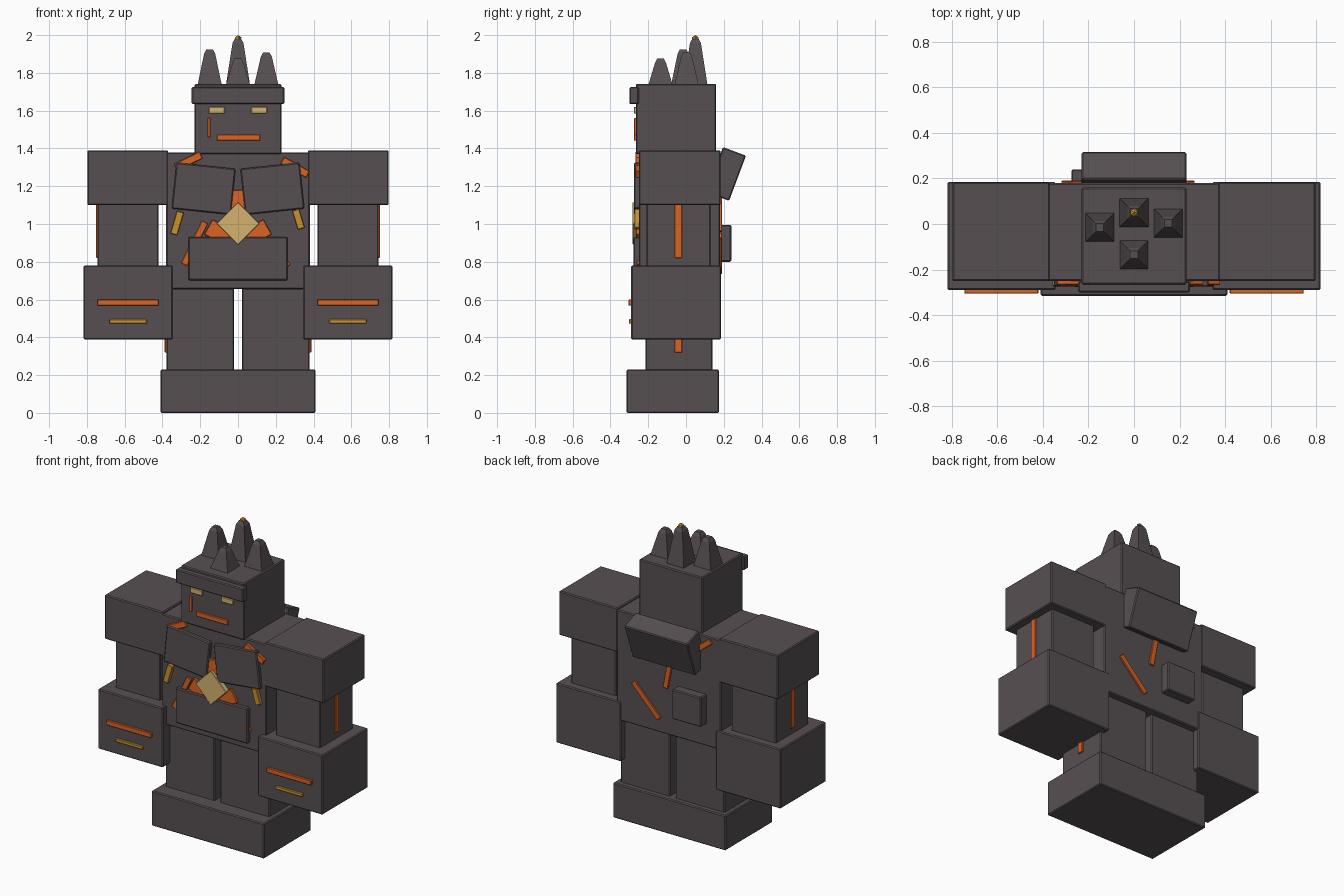
import bpy, bmesh, math
from mathutils import Matrix, Vector

if "Cube" in bpy.data.objects:
    bpy.data.objects.remove(bpy.data.objects["Cube"])


def material(name, rgb):
    m = bpy.data.materials.new(name)
    m.use_nodes = True
    m.diffuse_color = (*rgb, 1)
    m.node_tree.nodes["Principled BSDF"].inputs["Base Color"].default_value = (*rgb, 1)
    return m


STONE = material("dark stone", (0.095, 0.078, 0.085))
LAVA = material("glowing orange", (0.70, 0.125, 0.018))
GOLD = material("gold", (0.58, 0.29, 0.03))
CREAM = material("pale gold", (0.66, 0.45, 0.16))


def finish(name, bm, mat, loc=(0, 0, 0), rot=(0, 0, 0), bevel=0.0):
    mesh = bpy.data.meshes.new(name)
    bm.to_mesh(mesh)
    bm.free()
    mesh.materials.append(mat)
    ob = bpy.data.objects.new(name, mesh)
    ob.location, ob.rotation_euler = loc, rot
    bpy.context.collection.objects.link(ob)
    if bevel:
        mod = ob.modifiers.new("edge bevel", "BEVEL")
        mod.width, mod.segments = bevel, 1
    return ob


def block(name, center, size, mat=STONE, rot=(0, 0, 0), bevel=0.006):
    bm = bmesh.new()
    bmesh.ops.create_cube(bm, size=1)
    bmesh.ops.scale(bm, vec=size, verts=bm.verts)
    return finish(name, bm, mat, center, rot, bevel)


def box(name, x, y, z, mat=STONE, bevel=0.006):
    """Block given by its (min, max) extent on each axis."""
    spans = (x, y, z)
    return block(name, [(a + b) / 2 for a, b in spans],
                 [b - a for a, b in spans], mat, bevel=bevel)


def bar(name, start, end, y, width, mat, depth=0.02):
    """Strip lying on a front or back surface between two (x, z) points."""
    a, b = Vector(start), Vector(end)
    mid, d = (a + b) / 2, b - a
    return block(name, (mid.x, y, mid.y), (d.length, depth, width), mat,
                 (0, -math.atan2(d.y, d.x), 0), 0.003)


def pair(name, x, y, z, mat=STONE, bevel=0.006):
    box("left_" + name, x, y, z, mat, bevel)
    box("right_" + name, (-x[1], -x[0]), y, z, mat, bevel)


# Body blocks
box("feet_base", (-0.41, 0.41), (-0.315, 0.175), (0, 0.23))
box("torso", (-0.38, 0.38), (-0.25, 0.18), (0.655, 1.378))
box("head", (-0.23, 0.23), (-0.265, 0.16), (1.37, 1.742))
box("brow", (-0.245, 0.245), (-0.3, -0.25), (1.635, 1.725))

# Limbs
pair("leg", (0.02, 0.378), (-0.215, 0.14), (0.22, 0.66))
pair("shoulder", (0.37, 0.797), (-0.25, 0.183), (1.1, 1.39))
pair("upper_arm", (0.42, 0.745), (-0.21, 0.13), (0.77, 1.11))
pair("fist", (0.345, 0.818), (-0.29, 0.185), (0.388, 0.78))

# Limb strips
pair("arm_strip", (0.735, 0.752), (-0.06, -0.02), (0.82, 1.105), LAVA, 0.003)
pair("leg_strip", (0.37, 0.388), (-0.06, -0.02), (0.32, 0.58), LAVA, 0.003)
pair("fist_strip", (0.42, 0.745), (-0.305, -0.285), (0.568, 0.6), LAVA, 0.003)
pair("knuckle_strip", (0.483, 0.68), (-0.303, -0.285), (0.474, 0.496), GOLD, 0.003)

# Face
pair("eye", (0.07, 0.155), (-0.276, -0.26), (1.585, 1.62), CREAM, 0.003)
box("mouth", (-0.112, 0.117), (-0.276, -0.26), (1.442, 1.474), LAVA, 0.003)
box("cheek_crack", (-0.162, -0.146), (-0.274, -0.26), (1.46, 1.56), LAVA, 0.002)

# Front armour and cracks
for side, s in (("left", 1), ("right", -1)):
    block(side + "_chest_plate", (s * 0.182, -0.25, 1.187), (0.315, 0.05, 0.245),
          rot=(0, -s * math.radians(6), 0))
    bar(side + "_core_ray", (s * 0.02, 0.91), (s * 0.157, 0.985), -0.25, 0.09, LAVA, 0.03)
block("belly_plate", (0, -0.25, 0.817), (0.525, 0.055, 0.23))
bar("upper_core_ray", (0, 1.0), (0, 1.18), -0.25, 0.08, LAVA, 0.03)
bar("right_belly_crack", (-0.175, 1.01), (-0.285, 0.785), -0.25, 0.036, LAVA)
bar("left_belly_crack", (0.12, 0.94), (0.265, 0.775), -0.25, 0.036, LAVA)
bar("right_collar_crack", (-0.33, 1.3), (-0.195, 1.365), -0.257, 0.04, LAVA)
bar("left_collar_crack", (0.235, 1.338), (0.37, 1.262), -0.257, 0.04, LAVA)
bar("right_waist_strip", (-0.305, 1.065), (-0.34, 0.945), -0.257, 0.038, GOLD, 0.03)
bar("left_waist_strip", (0.305, 1.075), (0.335, 0.975), -0.257, 0.038, GOLD, 0.03)
block("core_gem", (0, -0.266, 1.003), (0.16, 0.034, 0.16), CREAM,
      (0, math.radians(45), 0), 0.003)

# Back armour and cracks
block("back_slab", (0, 0.212, 1.265), (0.46, 0.13, 0.255),
      rot=(math.radians(-20.5), 0, 0))
box("back_plate", (-0.275, -0.065), (0.16, 0.24), (0.8, 0.995))
bar("left_back_crack", (0.255, 0.94), (0.065, 0.745), 0.18, 0.036, LAVA)
bar("middle_back_crack", (-0.03, 1.22), (0.02, 0.96), 0.18, 0.036, LAVA)
bar("right_back_crack", (-0.19, 1.26), (-0.31, 1.355), 0.18, 0.036, LAVA)


# Crown of four-sided spikes with chamfered tips
def frustum(bm, low, high, z0, z1):
    turn = Matrix.Translation((0, 0, (z0 + z1) / 2)) @ Matrix.Rotation(math.pi / 4, 4, "Z")
    bmesh.ops.create_cone(bm, cap_ends=True, segments=4, radius1=low * math.sqrt(2),
                          radius2=high * math.sqrt(2), depth=z1 - z0, matrix=turn)


for name, x, y, top in (("back", 0, 0.05, 1.98), ("front", 0, -0.135, 1.876),
                        ("right", -0.15, -0.015, 1.925), ("left", 0.15, 0.003, 1.908)):
    bm = bmesh.new()
    frustum(bm, 0.063, 0.029, 1.74, top - 0.022)
    frustum(bm, 0.029, 0.017, top - 0.022, top)
    finish(name + "_crown_spike", bm, STONE, (x, y, 0))

bm = bmesh.new()
bmesh.ops.create_icosphere(bm, subdivisions=1, radius=0.02)
finish("crown_tip", bm, GOLD, (0, 0.05, 1.98))
